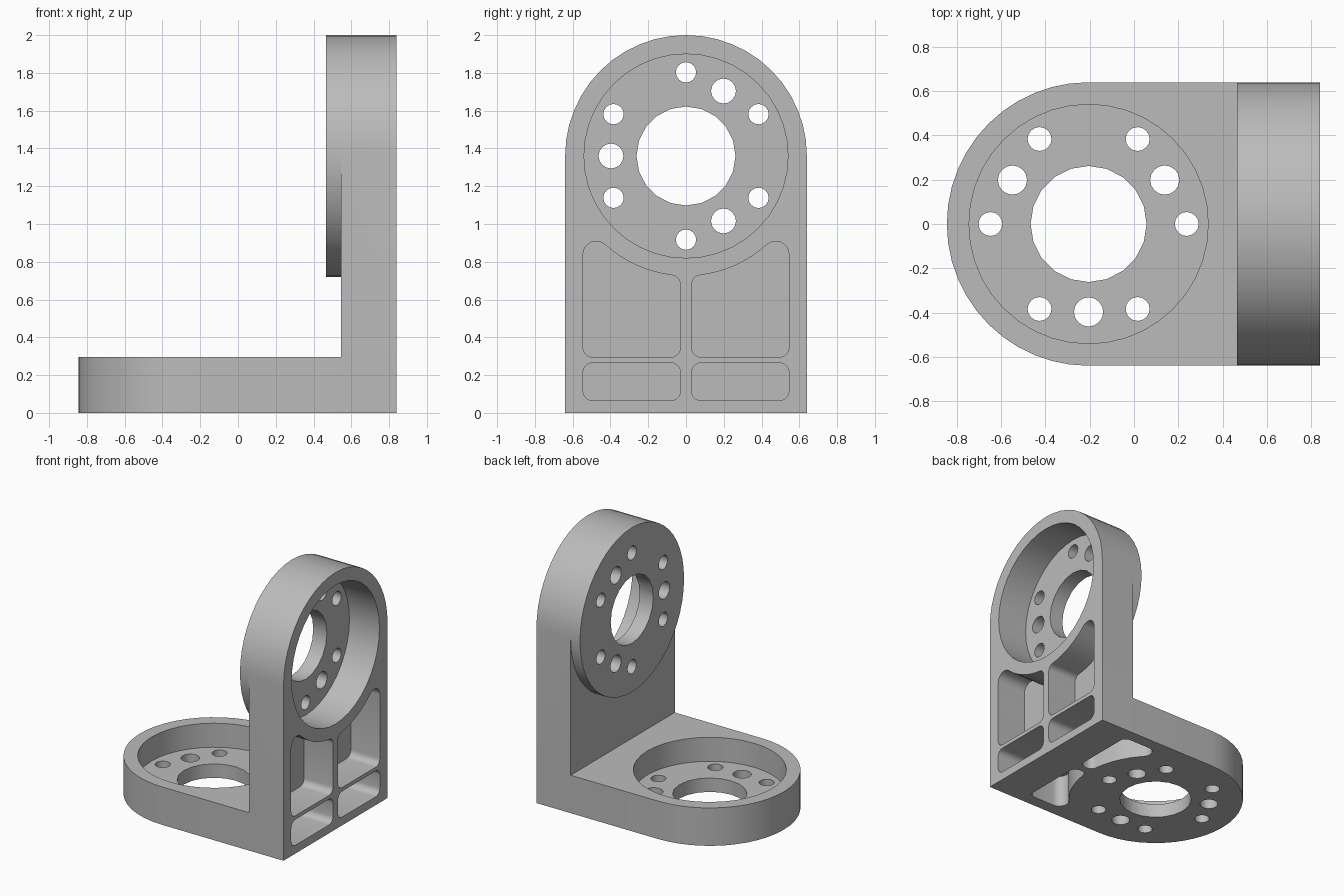
import bpy, bmesh
from math import pi, sin, cos, sqrt, atan2, radians

if "Cube" in bpy.data.objects:
    bpy.data.objects.remove(bpy.data.objects["Cube"])

EDGE = 0.84        # outer corner of the bracket along x
HALF = 0.64        # half width and rounded end radius
THICK = 0.295      # plate thickness
BOSS = 0.375       # wall thickness at the round boss
RELIEF = 0.635     # pocket edge radius around the bearing seat
WALL_C, BASE_C = 1.36, 1.045   # bore centre distance from the corner


# Plate frames: u across, v away from the corner, w into the plate
def on_wall(u, v, w):
    return (EDGE - w, u, v)


def on_base(u, v, w):
    return (EDGE - v, u, w)


def arc(cu, cv, r, a0, a1, n):
    return [(cu + r * cos(a0 + (a1 - a0) * i / n),
             cv + r * sin(a0 + (a1 - a0) * i / n)) for i in range(n + 1)]


def circle(cu, cv, r, n):
    return arc(cu, cv, r, 0, 2 * pi, n)[:-1]


def make(name, solids):
    """Extrude each (frame, profile, w0, w1) into one mesh object."""
    bm = bmesh.new()
    for frame, pts, w0, w1 in solids:
        low = [bm.verts.new(frame(u, v, w0)) for u, v in pts]
        top = [bm.verts.new(frame(u, v, w1)) for u, v in pts]
        bm.faces.new(low)
        bm.faces.new(top)
        for i in range(len(pts)):
            j = (i + 1) % len(pts)
            bm.faces.new((low[i], low[j], top[j], top[i]))
    bmesh.ops.recalc_face_normals(bm, faces=bm.faces)
    mesh = bpy.data.meshes.new(name)
    bm.to_mesh(mesh)
    bm.free()
    obj = bpy.data.objects.new(name, mesh)
    bpy.context.collection.objects.link(obj)
    return obj


def combine(target, tool, operation):
    mod = target.modifiers.new(operation.title(), 'BOOLEAN')
    mod.operation, mod.solver, mod.object = operation, 'EXACT', tool
    bpy.context.view_layer.objects.active = target
    bpy.ops.object.modifier_apply(modifier=mod.name)
    bpy.data.objects.remove(tool)


def plate(c):
    return [(-HALF, 0), (HALF, 0)] + arc(0, c, HALF, 0, pi, 24)


def rounded_box(u0, u1, v0, v1, r):
    return (arc(u0 + r, v0 + r, r, pi, 1.5 * pi, 5) + arc(u1 - r, v0 + r, r, 1.5 * pi, 2 * pi, 5)
            + arc(u1 - r, v1 - r, r, 0, pi / 2, 5) + arc(u0 + r, v1 - r, r, pi / 2, pi, 5))


def curved_pocket(c, u0=0.03, u1=0.545, v0=THICK, r=0.05, tip=0.07):
    """Pocket whose far side follows the bearing seat, with filleted corners."""
    pts = arc(u0 + r, v0 + r, r, pi, 1.5 * pi, 5) + arc(u1 - r, v0 + r, r, 1.5 * pi, 2 * pi, 5)
    tu, iu = u1 - tip, u0 + r
    tv = -sqrt((RELIEF + tip) ** 2 - tu ** 2)
    iv = -sqrt((RELIEF + r) ** 2 - iu ** 2)
    ta, ia = atan2(tv, tu), atan2(iv, iu)
    pts += arc(tu, c + tv, tip, 0, ta + pi, 8)
    pts += arc(0, c, RELIEF, ta, ia, 8)[1:-1]
    return pts + arc(iu, c + iv, r, ia + pi, pi, 5)


def mirrored(pts):
    return [(-u, v) for u, v in pts]


# Body: base plate, upright plate and round boss
bracket = make("angle_bracket", [(on_base, plate(BASE_C), 0, THICK)])
combine(bracket, make("upright", [(on_wall, plate(WALL_C), 0, THICK)]), 'UNION')
combine(bracket, make("boss", [(on_wall, circle(0, WALL_C, HALF, 48), THICK, BOSS)]), 'UNION')

# Bearing seats, opening outward on the upright and upward on the base
seats = [(on_wall, circle(0, WALL_C, 0.54, 40), -0.1, 0.258),
         (on_base, circle(0, BASE_C, 0.54, 40), 0.108, 0.5)]

# Centre bores, bolt holes and larger dowel holes
holes, pockets = [], []
for frame, c in ((on_wall, WALL_C), (on_base, BASE_C)):
    holes.append((frame, circle(0, c, 0.262, 20), -0.1, 0.5))
    for k in range(6):
        a = radians(30 + 60 * k)
        holes.append((frame, circle(0.443 * cos(a), c + 0.443 * sin(a), 0.054, 16), -0.1, 0.5))
    for k in range(3):
        a = radians(60 + 120 * k)
        holes.append((frame, circle(0.397 * cos(a), c + 0.397 * sin(a), 0.066, 16), -0.1, 0.5))
    # Weight-saving pockets on the outer faces
    shape = curved_pocket(c)
    pockets += [(frame, shape, -0.1, 0.25), (frame, mirrored(shape), -0.1, 0.25)]

slot = rounded_box(0.03, 0.545, 0.065, 0.265, 0.05)
slots = [(on_wall, slot, -0.1, 0.25), (on_wall, mirrored(slot), -0.1, 0.25)]

# The base pockets start at the underside, the upright ones at its outer face
for name, solids in (("seat_cut", seats), ("hole_cut", holes),
                     ("pocket_cut", pockets), ("slot_cut", slots)):
    combine(bracket, make(name, solids), 'DIFFERENCE')

# Plain grey finish
grey = bpy.data.materials.new("plain_grey")
grey.use_nodes = True
colour = (0.5, 0.5, 0.5, 1)
grey.diffuse_color = colour
grey.node_tree.nodes["Principled BSDF"].inputs["Base Color"].default_value = colour
bracket.data.materials.clear()
bracket.data.materials.append(grey)

bpy.ops.object.select_all(action='DESELECT')
bracket.select_set(True)
bpy.context.view_layer.objects.active = bracket
bpy.ops.object.shade_smooth_by_angle(angle=radians(30))
